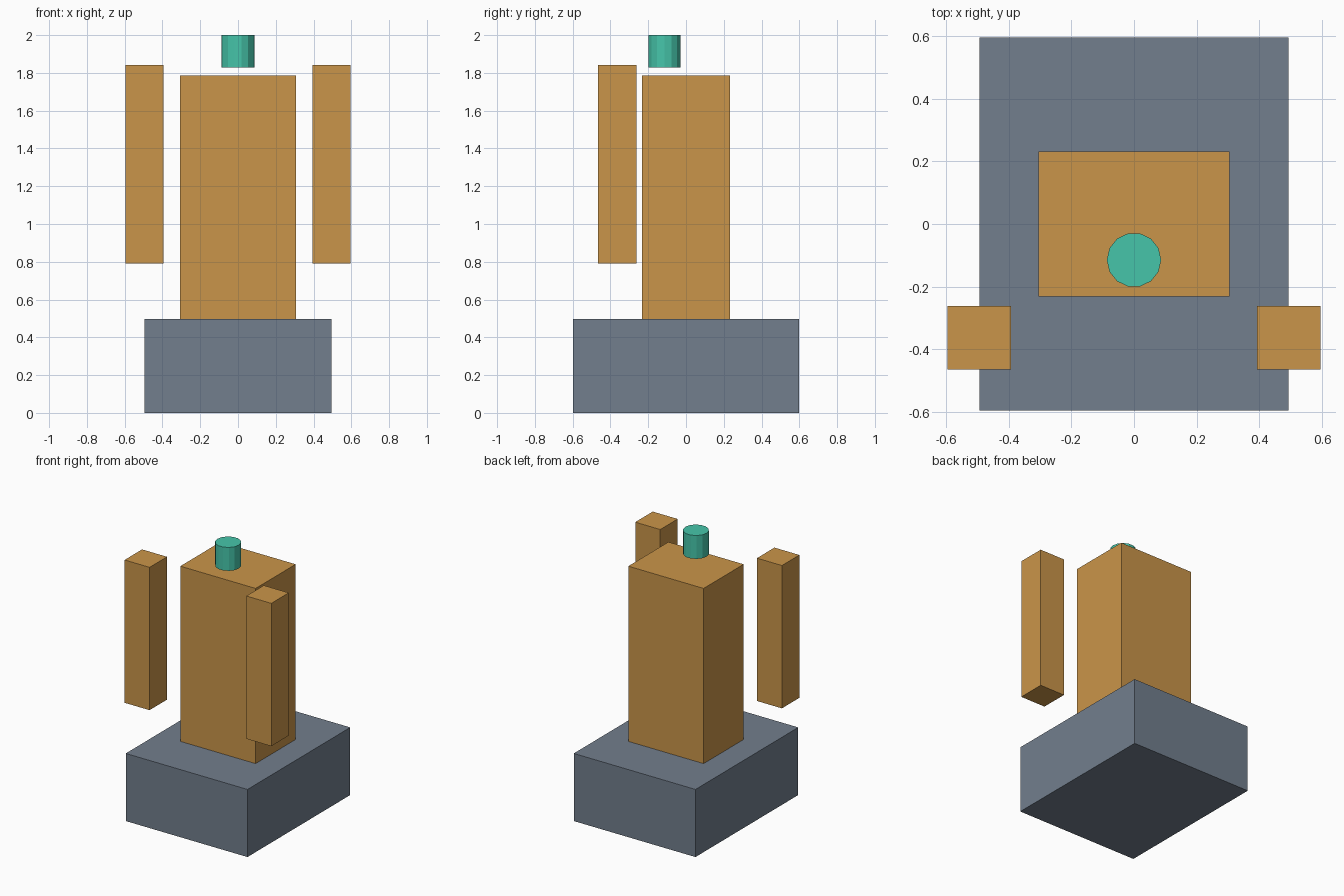
import bpy
import math

# Remove the default cube
cube = bpy.data.objects.get("Cube")
if cube:
    bpy.data.objects.remove(cube, do_unlink=True)


def make_material(name, rgb):
    mat = bpy.data.materials.new(name)
    mat.use_nodes = True
    color = (*rgb, 1.0)
    mat.diffuse_color = color
    mat.node_tree.nodes["Principled BSDF"].inputs["Base Color"].default_value = color
    return mat


def finish(name, mat):
    obj = bpy.context.object
    obj.name = name
    obj.data.name = name
    obj.data.materials.append(mat)
    return obj


def add_box(name, mat, center, size):
    bpy.ops.mesh.primitive_cube_add(size=1, location=center)
    obj = finish(name, mat)
    obj.scale = size
    bpy.ops.object.transform_apply(location=False, rotation=False, scale=True)
    return obj


slate = make_material("slate grey", (0.168, 0.209, 0.266))
amber = make_material("amber brown", (0.591, 0.301, 0.067))
teal = make_material("teal green", (0.061, 0.558, 0.402))

# Wide base block
base_top = 0.497
add_box("base", slate, (0, 0, base_top / 2), (0.99, 1.194, base_top))

# Tall central column resting on the base
column_top = 1.785
add_box("column", amber, (0, 0, (base_top + column_top) / 2),
        (0.612, 0.465, column_top - base_top))

# Free-standing side posts, mirrored left and right
for side, sign in (("left", 1), ("right", -1)):
    add_box(side + "_post", amber, (sign * 0.495, -0.364, 1.317), (0.203, 0.203, 1.05))

# Small faceted knob floating over the column
bpy.ops.mesh.primitive_cylinder_add(vertices=14, radius=0.087, depth=0.172,
                                    location=(0, -0.115, 1.914),
                                    rotation=(0, 0, math.pi / 2))
finish("top_knob", teal)
